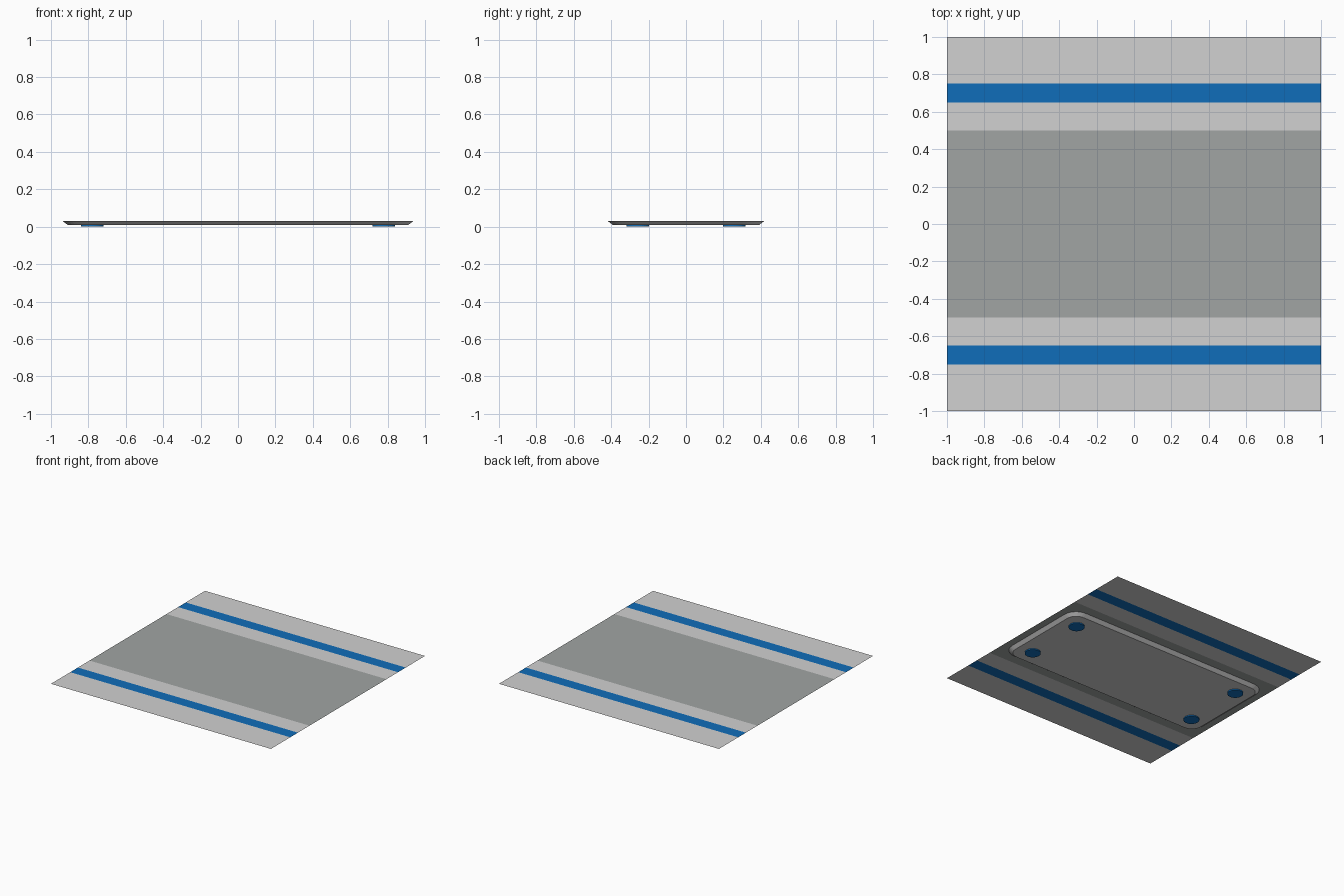
import bpy, bmesh, math

if "Cube" in bpy.data.objects:
    bpy.data.objects.remove(bpy.data.objects["Cube"])

def material(name, rgb):
    m = bpy.data.materials.new(name)
    m.diffuse_color = (*rgb, 1)
    m.use_nodes = True
    m.node_tree.nodes["Principled BSDF"].inputs["Base Color"].default_value = m.diffuse_color
    return m

light = material("light grey", (0.64, 0.64, 0.64))
mid = material("mid grey", (0.356, 0.376, 0.371))
blue = material("blue", (0.005, 0.155, 0.49))

TOP, FLOOR = 0.032, 0.009

def make_object(name, bm, mats):
    me = bpy.data.meshes.new(name)
    bm.to_mesh(me)
    bm.free()
    for m in mats:
        me.materials.append(m)
    ob = bpy.data.objects.new(name, me)
    bpy.context.collection.objects.link(ob)
    return ob

# Thin striped top sheet: strips along x, coloured by distance from the middle
bm = bmesh.new()
ys = [-1, -0.75, -0.65, -0.5, 0.5, 0.65, 0.75, 1]
rows = [[bm.verts.new((x, y, TOP)) for x in (-1, 1)] for y in ys]
for a, b in zip(rows, rows[1:]):
    f = bm.faces.new((a[0], a[1], b[1], b[0]))
    d = abs(f.calc_center_median().y)
    f.material_index = 1 if d < 0.5 else 2 if 0.65 < d < 0.75 else 0
make_object("top_sheet", bm, [light, mid, blue])

# Shallow tray below with rounded corners and sloping sides, open towards the sheet
def rounded_loop(bm, hx, hy, r, z, n=8):
    verts = []
    for q, (sx, sy) in enumerate([(1, 1), (-1, 1), (-1, -1), (1, -1)]):
        for i in range(n + 1):
            a = math.pi / 2 * (q + i / n)
            verts.append(bm.verts.new((sx * (hx - r) + r * math.cos(a),
                                       sy * (hy - r) + r * math.sin(a), z)))
    return verts

bm = bmesh.new()
rim = rounded_loop(bm, 0.94, 0.42, 0.115, TOP - 0.0005)
lip = rounded_loop(bm, 0.91, 0.39, 0.085, FLOOR)
for i in range(len(rim)):
    j = (i + 1) % len(rim)
    bm.faces.new((rim[j], rim[i], lip[i], lip[j]))
bm.faces.new(lip[::-1])
make_object("tray", bm, [light])

# Four round feet
for sx in (-1, 1):
    for sy in (-1, 1):
        bm = bmesh.new()
        bmesh.ops.create_cone(bm, cap_ends=True, segments=32,
                              radius1=0.06, radius2=0.06, depth=FLOOR)
        bmesh.ops.translate(bm, verts=bm.verts, vec=(sx * 0.78, sy * 0.257, FLOOR / 2))
        make_object("foot", bm, [blue])
